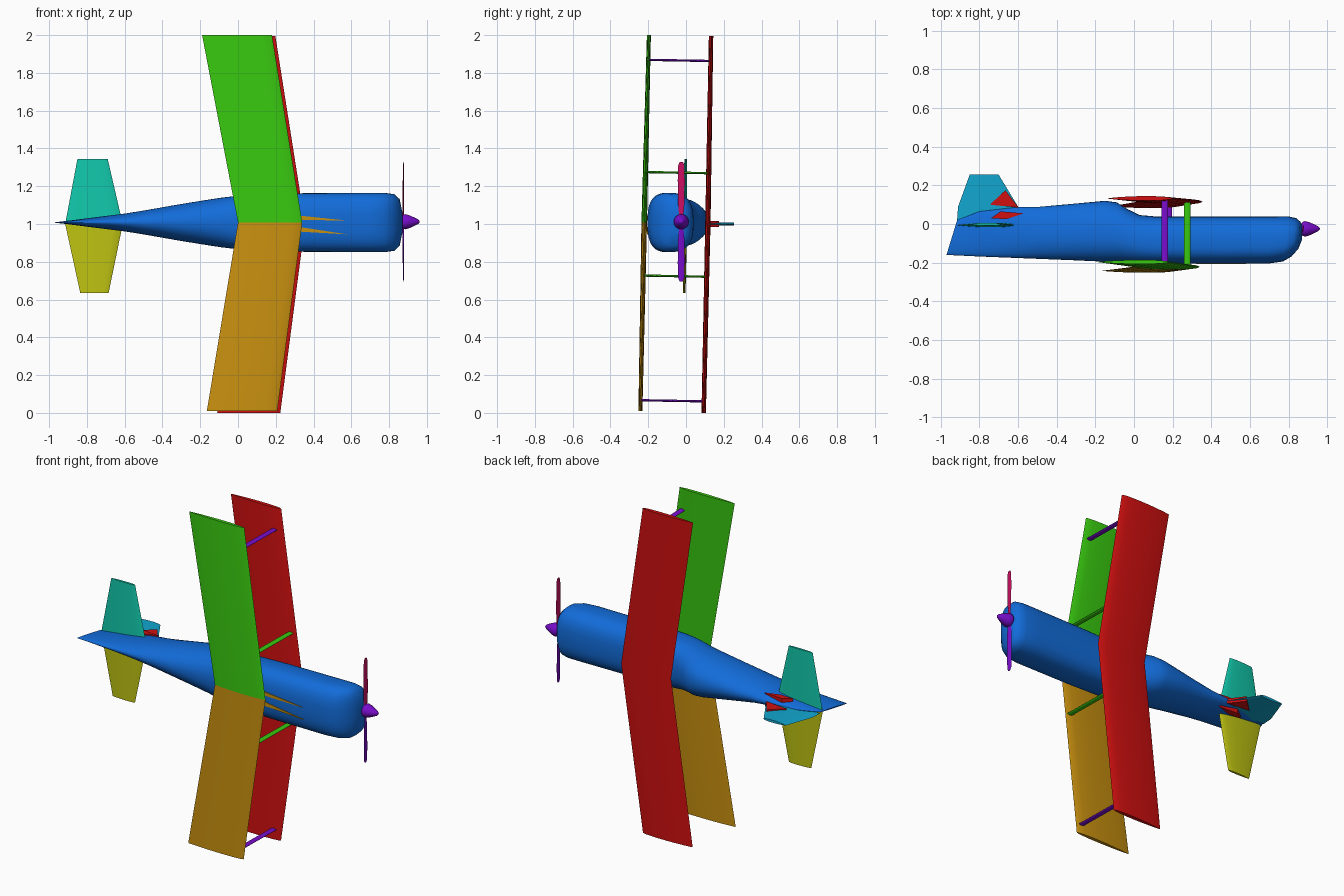
import bpy, bmesh, math
from mathutils import Vector

cube = bpy.data.objects.get("Cube")
if cube:
    bpy.data.objects.remove(cube, do_unlink=True)


def material(name, r, g, b):
    m = bpy.data.materials.new(name)
    m.use_nodes = True
    m.diffuse_color = (r, g, b, 1)
    m.node_tree.nodes["Principled BSDF"].inputs["Base Color"].default_value = (r, g, b, 1)
    return m


BLUE = material("blue", 0.006, 0.15, 0.70)
GREEN = material("green", 0.04, 0.58, 0.005)
ORANGE = material("orange", 0.58, 0.28, 0.005)
RED = material("red", 0.64, 0.005, 0.005)
TEAL = material("teal", 0.006, 0.58, 0.41)
YELLOW = material("yellow", 0.52, 0.55, 0.006)
CYAN = material("cyan", 0.006, 0.38, 0.62)
PURPLE = material("purple", 0.19, 0.004, 0.60)
CRIMSON = material("crimson", 0.60, 0.005, 0.12)


def loft(name, rings, mat, angle=35):
    """Skin a closed tube through equal-sized rings and cap both ends."""
    bm = bmesh.new()
    vs = [[bm.verts.new(p) for p in ring] for ring in rings]
    n = len(vs[0])
    for a, b in zip(vs, vs[1:]):
        for i in range(n):
            j = (i + 1) % n
            bm.faces.new((a[i], a[j], b[j], b[i]))
    bm.faces.new(vs[0])
    bm.faces.new(vs[-1])
    bmesh.ops.recalc_face_normals(bm, faces=bm.faces)
    me = bpy.data.meshes.new(name)
    bm.to_mesh(me)
    bm.free()
    me.materials.append(mat)
    ob = bpy.data.objects.new(name, me)
    bpy.context.collection.objects.link(ob)
    bpy.ops.object.select_all(action='DESELECT')
    ob.select_set(True)
    bpy.context.view_layer.objects.active = ob
    bpy.ops.object.shade_smooth_by_angle(angle=math.radians(angle))
    return ob


def spow(v, p):
    return math.copysign(abs(v) ** p, v)


# Fuselage: x at belly, x at spine, belly y, spine y, half width, squareness
stations = [
    (-0.97, -0.915, -0.16, 0.02, 0.003, 2.0),
    (-0.80, -0.80, -0.168, 0.065, 0.022, 2.0),
    (-0.60, -0.60, -0.176, 0.088, 0.047, 2.0),
    (-0.50, -0.50, -0.180, 0.088, 0.063, 2.0),
    (-0.30, -0.30, -0.188, 0.106, 0.098, 2.1),
    (-0.15, -0.15, -0.195, 0.120, 0.122, 2.2),
    (-0.09, -0.09, -0.198, 0.112, 0.131, 2.2),
    (-0.03, -0.03, -0.201, 0.075, 0.138, 2.3),
    (0.03, 0.03, -0.203, 0.046, 0.144, 2.5),
    (0.10, 0.10, -0.204, 0.040, 0.149, 2.7),
    (0.35, 0.35, -0.204, 0.040, 0.155, 2.8),
    (0.70, 0.70, -0.204, 0.040, 0.157, 2.8),
    (0.77, 0.80, -0.194, 0.039, 0.156, 2.8),
    (0.815, 0.84, -0.168, 0.030, 0.150, 2.7),
    (0.85, 0.86, -0.128, 0.012, 0.125, 2.5),
    (0.87, 0.87, -0.080, -0.005, 0.055, 2.0),
]
N = 40
rings = []
for xb, xt, yb, yt, w, e in stations:
    cy = yb + (yt - yb) * 0.45
    ring = []
    for i in range(N):
        a = 2 * math.pi * i / N
        s = spow(math.sin(a), 2 / e)
        y = cy + s * ((yt - cy) if s > 0 else (cy - yb))
        x = xb + (xt - xb) * (y - yb) / (yt - yb)
        ring.append((x, y, 1.008 + w * spow(math.cos(a), 2 / e)))
    rings.append(ring)
loft("fuselage", rings, BLUE, 40)


def airfoil(te, le, y, z, thick, n=9):
    """Rounded-nose, sharp-tailed section in the x-y plane."""
    top = []
    for i in range(n):
        t = (1 - math.cos(math.pi * i / (n - 1))) / 2
        h = thick * 1.5 * math.sqrt(t) * (1 - t) ** 0.8
        top.append((le + (te - le) * t, h))
    return ([(x, y + h, z) for x, h in top] +
            [(x, y - h * 0.9, z) for x, h in reversed(top[1:-1])])


# Swept wings, all with a slight roll
loft("lower_wing_left", [airfoil(0.0, 0.34, -0.222, 1.008, 0.025),
                         airfoil(-0.19, 0.18, -0.197, 2.0, 0.018)], GREEN)
loft("lower_wing_right", [airfoil(0.0, 0.34, -0.222, 1.008, 0.025),
                          airfoil(-0.165, 0.208, -0.242, 0.01, 0.018)], ORANGE)
loft("upper_wing", [airfoil(-0.14, 0.198, 0.132, 1.995, 0.020),
                    airfoil(0.02, 0.355, 0.115, 1.0, 0.024),
                    airfoil(-0.11, 0.224, 0.093, 0.0, 0.020)], RED)

# Tailplane halves
loft("tailplane_left", [airfoil(-0.915, -0.61, -0.006, 1.0, 0.020),
                        airfoil(-0.85, -0.69, -0.002, 1.345, 0.012)], TEAL)
loft("tailplane_right", [airfoil(-0.915, -0.61, -0.006, 1.0, 0.020),
                         airfoil(-0.835, -0.685, -0.010, 0.635, 0.012)], YELLOW)

# Fin: the same section, stood up along y
fin = []
for te, le, y in ((-0.915, -0.585, 0.02), (-0.91, -0.60, 0.09), (-0.85, -0.70, 0.255)):
    fin.append([(x, y, 1.0 + h) for x, h, _ in airfoil(te, le, 0, 0, 0.013)])
loft("fin", fin, CYAN)


def prism(name, outline, lo, hi, axis, mat):
    """Extrude a 2D outline along y ('y': x,z points) or z ('z': x,y points)."""
    if axis == 'z':
        rs = [[(a, b, d) for a, b in outline] for d in (lo, hi)]
    else:
        rs = [[(a, d, b) for a, b in outline] for d in (lo, hi)]
    return loft(name, rs, mat, 20)


# Red fairings at the fin root
prism("fin_root_fairing", [(-0.745, 0.10), (-0.665, 0.175), (-0.598, 0.085)],
      0.985, 1.015, 'z', RED)
prism("fin_side_fairing", [(-0.74, 0.03), (-0.69, 0.065), (-0.57, 0.055), (-0.66, 0.025)],
      0.965, 1.048, 'z', RED)

# Wedge markings on the belly ahead of the lower wing
for side, z0, z1, z2 in (("left", 1.022, 1.045, 1.018), ("right", 0.960, 0.985, 0.945)):
    prism("belly_wedge_" + side, [(0.32, z0), (0.32, z1), (0.58, z2)],
          -0.2075, -0.200, 'y', ORANGE)


def strut(name, x, y0, y1, z, half, mat):
    ring = [(half * math.cos(a), 0.006 * math.sin(a))
            for a in (2 * math.pi * i / 12 for i in range(12))]
    loft(name, [[(x + p, y, zz + q) for p, q in ring]
                for y, zz in ((y0, z + 0.003), (y1, z - 0.003))], mat)


# Interplane struts
strut("outer_strut_left", 0.16, -0.20, 0.128, 1.866, 0.017, PURPLE)
strut("outer_strut_right", 0.18, -0.237, 0.093, 0.064, 0.017, PURPLE)
strut("inner_strut_left", 0.275, -0.215, 0.117, 1.272, 0.017, GREEN)
strut("inner_strut_right", 0.275, -0.225, 0.107, 0.724, 0.017, GREEN)

# Spinner
HUB = Vector((0.875, -0.025, 1.012))
profile = [(0.862, 0.022), (0.872, 0.036), (0.885, 0.040), (0.905, 0.035),
           (0.93, 0.024), (0.952, 0.013), (0.962, 0.003)]
loft("spinner", [[(x, HUB.y + r * math.cos(2 * math.pi * i / 24),
                   HUB.z + r * math.sin(2 * math.pi * i / 24)) for i in range(24)]
                 for x, r in profile], PURPLE, 50)


# Propeller blades, gently twisted
def blade(name, sign, mat):
    rs = []
    for r, w, tw in ((0.02, 0.012, 0.5), (0.10, 0.018, 0.3), (0.22, 0.019, 0.15),
                     (0.30, 0.016, 0.08), (0.316, 0.009, 0.05)):
        ring = []
        for i in range(10):
            a = 2 * math.pi * i / 10
            u, v = w * math.cos(a), 0.0025 * math.sin(a)
            ring.append((HUB.x + v * math.cos(tw) + sign * u * math.sin(tw) * 0.5,
                         HUB.y + u * math.cos(tw), HUB.z + sign * r))
        rs.append(ring)
    loft(name, rs, mat, 40)


blade("propeller_blade_left", 1, CRIMSON)
blade("propeller_blade_right", -1, PURPLE)
